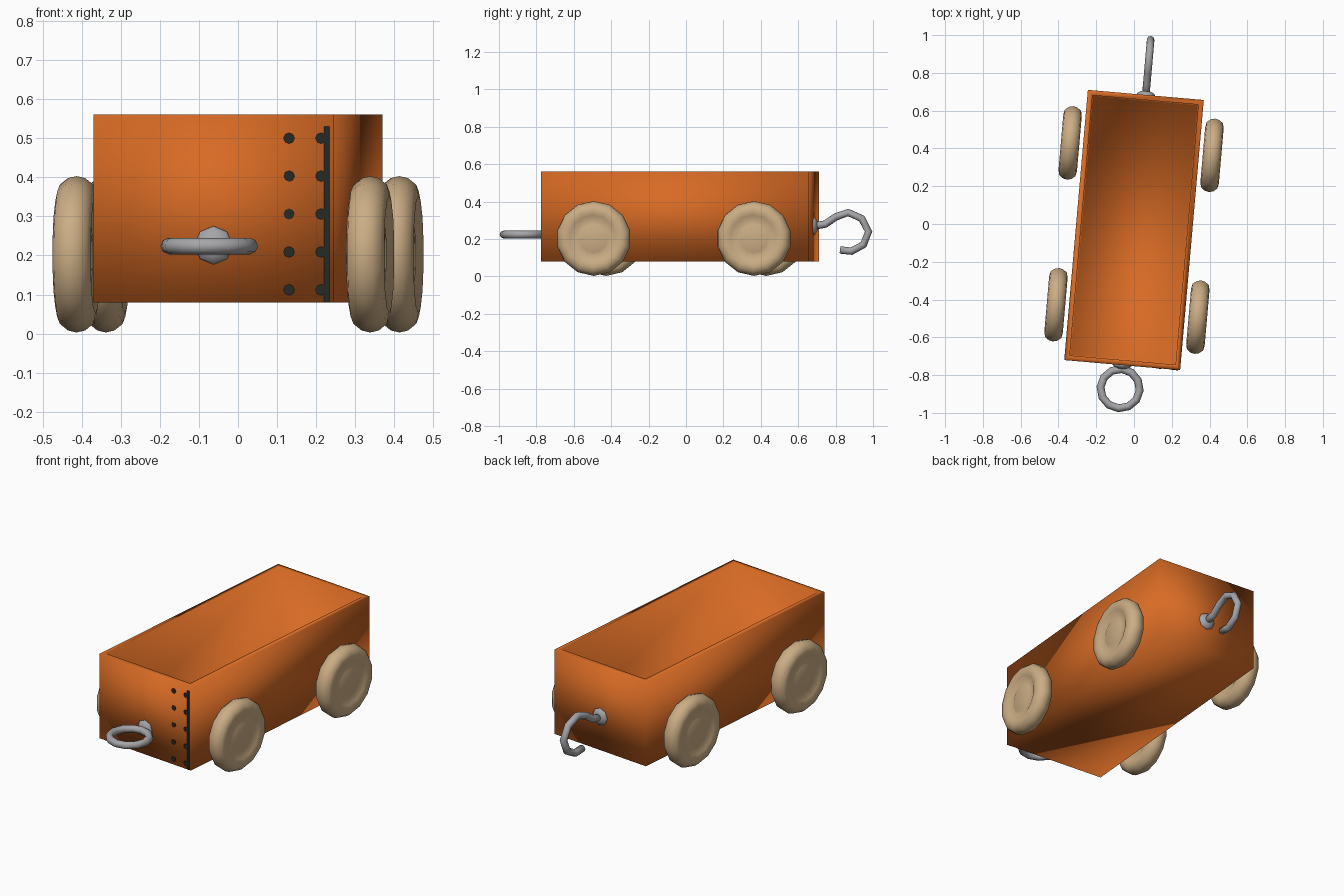
import bpy, bmesh, math
from mathutils import Matrix, Vector

if "Cube" in bpy.data.objects:
    bpy.data.objects.remove(bpy.data.objects["Cube"])

# whole cart is turned slightly clockwise
PLACE = Matrix.Translation((0, -0.032, 0)) @ Matrix.Rotation(math.radians(-5), 4, 'Z')


def material(name, rgb):
    m = bpy.data.materials.new(name)
    m.diffuse_color = (*rgb, 1)
    m.use_nodes = True
    m.node_tree.nodes["Principled BSDF"].inputs["Base Color"].default_value = m.diffuse_color
    return m


ORANGE = material("orange paint", (0.68, 0.145, 0.018))
TAN = material("tan wood", (0.60, 0.42, 0.235))
GREY = material("grey metal", (0.38, 0.38, 0.40))
DARK = material("dark iron", (0.02, 0.022, 0.018))


def finish(name, bm, mat, smooth=True):
    bmesh.ops.recalc_face_normals(bm, faces=bm.faces)
    bm.transform(PLACE)
    for f in bm.faces:
        f.smooth = smooth
    me = bpy.data.meshes.new(name)
    bm.to_mesh(me)
    bm.free()
    me.materials.append(mat)
    ob = bpy.data.objects.new(name, me)
    bpy.context.collection.objects.link(ob)
    return ob


def skin(bm, rings, wrap=False):
    """Join matching vertex rings with quads."""
    pairs = list(zip(rings, rings[1:])) + ([(rings[-1], rings[0])] if wrap else [])
    for a, b in pairs:
        n = len(a)
        for i in range(n):
            bm.faces.new((a[i], a[(i + 1) % n], b[(i + 1) % n], b[i]))


def lathe(name, profile, n, matrix, mat):
    """Spin (radius, height) points round z; both ends are capped."""
    bm = bmesh.new()
    rings = [[bm.verts.new((r * math.cos(2 * math.pi * i / n),
                            r * math.sin(2 * math.pi * i / n), h)) for i in range(n)]
             for r, h in profile]
    skin(bm, rings)
    bm.faces.new(rings[0])
    bm.faces.new(rings[-1])
    bm.transform(matrix)
    return finish(name, bm, mat)


def tube(name, path, radius, side, mat, closed=False, n=8):
    """Round bar along a flat path; side is the normal of the path's plane."""
    bm = bmesh.new()
    pts = [Vector(p) for p in path]
    side = Vector(side)
    rings = []
    for i, p in enumerate(pts):
        a = pts[i - 1] if (i or closed) else p
        b = pts[(i + 1) % len(pts)] if (i < len(pts) - 1 or closed) else p
        out = (b - a).normalized().cross(side)
        rings.append([bm.verts.new(p + radius * (math.cos(t) * out + math.sin(t) * side))
                      for t in (2 * math.pi * k / n for k in range(n))])
    skin(bm, rings, closed)
    if not closed:
        bm.faces.new(rings[0])
        bm.faces.new(rings[-1])
    return finish(name, bm, mat)


# open cart body with a thin rim
bm = bmesh.new()
HX, HY = 0.308, 0.718
levels = [(0, 0.08), (0, 0.56), (0.027, 0.56), (0.032, 0.11)]
rings = [[bm.verts.new((sx * (HX - d), sy * (HY - d), z))
          for sx, sy in ((-1, -1), (1, -1), (1, 1), (-1, 1))] for d, z in levels]
skin(bm, rings)
bm.faces.new(rings[0])
bm.faces.new(rings[-1])
finish("cart_body", bm, ORANGE)

# four rounded wheels with a recessed face and raised hub
half = [(0.075, 0.036), (0.095, 0.028), (0.125, 0.042), (0.15, 0.049),
        (0.178, 0.043), (0.195, 0.022)]
wheel = half + [(0.2, 0)] + [(r, -h) for r, h in reversed(half)]
for sy, end in ((-1, "front"), (1, "back")):
    for sx, hand in ((-1, "left"), (1, "right")):
        m = Matrix.Translation((sx * 0.377, sy * 0.43, 0.203)) @ Matrix.Rotation(math.pi / 2, 4, 'Y')
        lathe(f"{end}_{hand}_wheel", wheel, 14, m, TAN)

# domed mounts on both ends
dome = [(0.052, -0.005), (0.045, 0.008), (0.028, 0.018), (0.012, 0.022)]
lathe("front_mount", dome, 8,
      Matrix.Translation((0, -HY, 0.226)) @ Matrix.Rotation(math.pi / 2, 4, 'X'), GREY)
lathe("back_mount", dome, 8,
      Matrix.Translation((0, HY, 0.27)) @ Matrix.Rotation(-math.pi / 2, 4, 'X'), GREY)

# coupling ring lying flat at the front
N = 12
tube("coupling_ring",
     [(0.104 * math.cos(2 * math.pi * i / N), -0.843 + 0.104 * math.sin(2 * math.pi * i / N), 0.224)
      for i in range(N)], 0.021, (0, 0, 1), GREY, closed=True)

# coupling hook standing upright at the back
hook = [(0.71, 0.268), (0.78, 0.28), (0.835, 0.318), (0.903, 0.342), (0.975, 0.31),
        (1.012, 0.24), (0.985, 0.17), (0.92, 0.135), (0.86, 0.142)]
tube("coupling_hook", [(0, y, z) for y, z in hook], 0.02, (1, 0, 0), GREY)

# thin dark strap and rivets near the front right corner
bm = bmesh.new()
bmesh.ops.create_cube(bm, size=1, matrix=Matrix.Translation((0.291, -HY, 0.305))
                      @ Matrix.Diagonal((0.014, 0.004, 0.45, 1)))
for x in (0.194, 0.276):
    for k in range(5):
        bmesh.ops.create_cone(bm, cap_ends=True, segments=8, radius1=0.014, radius2=0.014, depth=0.004,
                              matrix=Matrix.Translation((x, -HY, 0.112 + 0.097 * k))
                              @ Matrix.Rotation(math.pi / 2, 4, 'X'))
finish("corner_strap", bm, DARK, smooth=False)
